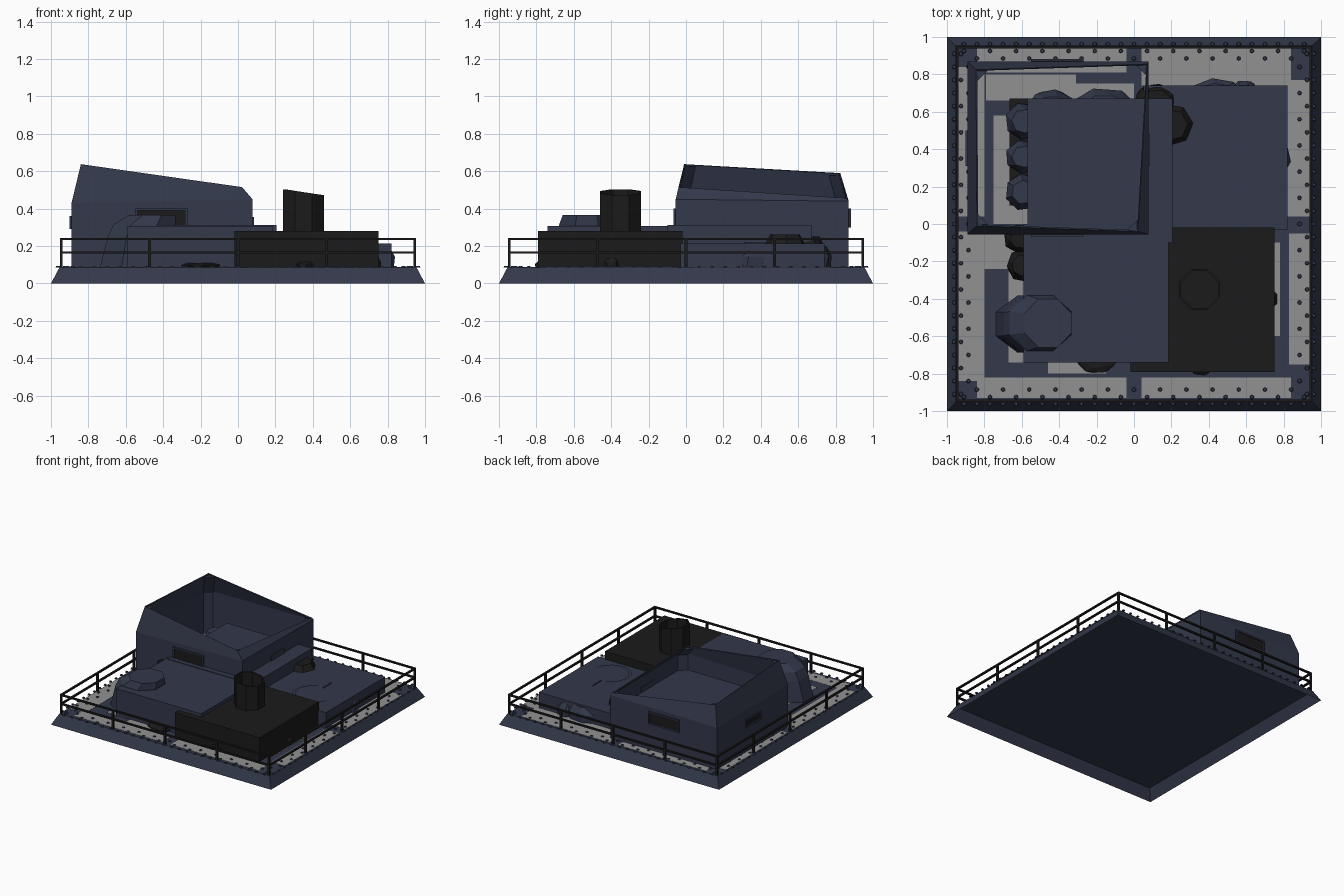
import bpy, bmesh, math, random
from mathutils import Vector, Matrix

random.seed(4)
cube = bpy.data.objects.get("Cube")
if cube:
    bpy.data.objects.remove(cube)


def material(name, rgb):
    m = bpy.data.materials.new(name)
    m.use_nodes = True
    m.diffuse_color = (*rgb, 1)
    b = m.node_tree.nodes["Principled BSDF"]
    b.inputs["Base Color"].default_value = (*rgb, 1)
    b.inputs["Roughness"].default_value = 0.8
    return m


SLATE = material("slate blue", (0.033, 0.040, 0.070))
BLACK = material("charcoal", (0.011, 0.011, 0.011))
GREY = material("deck grey", (0.285, 0.285, 0.285))
DECK = 0.085


def finish(name, bm, mat):
    bmesh.ops.recalc_face_normals(bm, faces=bm.faces[:])
    me = bpy.data.meshes.new(name)
    bm.to_mesh(me)
    bm.free()
    me.materials.append(mat)
    ob = bpy.data.objects.new(name, me)
    bpy.context.collection.objects.link(ob)
    return ob


def add_box(bm, x0, x1, y0, y1, z0, z1):
    mid = Vector((x0 + x1, y0 + y1, z0 + z1)) / 2
    size = Matrix.Diagonal((x1 - x0, y1 - y0, z1 - z0, 1))
    bmesh.ops.create_cube(bm, size=1, matrix=Matrix.Translation(mid) @ size)


def boxes(name, mat, *dims):
    bm = bmesh.new()
    for d in dims:
        add_box(bm, *d)
    return finish(name, bm, mat)


def loft(name, mat, rings, bottom=True, top=True):
    """Skin a stack of equal-length rings of points."""
    bm = bmesh.new()
    rows = [[bm.verts.new(p) for p in r] for r in rings]
    n = len(rows[0])
    for a, b in zip(rows, rows[1:]):
        for i in range(n):
            j = (i + 1) % n
            bm.faces.new((a[i], a[j], b[j], b[i]))
    if bottom:
        bm.faces.new(rows[0])
    if top:
        bm.faces.new(rows[-1])
    return finish(name, bm, mat)


def square(r, z):
    return [(-r, -r, z), (r, -r, z), (r, r, z), (-r, r, z)]


def circle(x, y, rx, ry, z, n=8, turn=0.39, slope=0):
    pts = []
    for i in range(n):
        a = math.tau * i / n + turn
        pts.append((x + rx * math.cos(a), y + ry * math.sin(a), z + slope * math.cos(a)))
    return pts


# Sloped base shell, hollow underneath, and grey deck plates
loft("base", SLATE, [square(1, 0), square(0.955, DECK)], bottom=False)
Z = (DECK + 0.001, DECK + 0.003)
boxes("deck_plates", GREY,
      (-0.84, -0.04, 0.81, 0.94, *Z), (0.04, 0.84, 0.74, 0.94, *Z),
      (-0.95, -0.80, 0.04, 0.84, *Z), (-0.95, -0.80, -0.84, -0.04, *Z),
      (0.82, 0.95, 0.04, 0.77, *Z), (0.83, 0.95, -0.75, -0.05, *Z),
      (-0.84, -0.04, -0.93, -0.82, *Z), (0.04, 0.84, -0.93, -0.82, *Z),
      (-0.79, -0.31, 0.66, 0.80, *Z), (-0.31, 0.0, 0.66, 0.75, *Z),
      (-0.75, -0.55, 0.0, 0.58, *Z), (-0.80, -0.55, -0.24, -0.04, *Z),
      (-0.67, -0.5, -0.74, -0.24, *Z), (-0.46, -0.15, -0.80, -0.7, *Z),
      (0.74, 0.78, -0.6, -0.1, *Z))

# Rivets in an edge row and a staggered inner row
bm = bmesh.new()
for k in range(4):
    turn = Matrix.Rotation(k * math.pi / 2, 4, 'Z')
    for i in range(27):
        t = -0.91 + 0.07 * i
        for u, v in ((t, 0.962), (t, 0.885 if i % 2 else 0.925)):
            spot = turn @ Matrix.Translation((u, v, DECK + 0.005))
            bmesh.ops.create_cone(bm, cap_ends=True, segments=6, radius1=0.013,
                                  radius2=0.009, depth=0.008, matrix=spot)
finish("rivets", bm, SLATE)

# Railing: posts and two rails on each side
bm = bmesh.new()
E, T = 0.945, 0.008
for s in (-1, 1):
    for z in (0.165, 0.238):
        add_box(bm, -E - T, E + T, s * E - T, s * E + T, z - 0.006, z + 0.006)
        add_box(bm, s * E - T, s * E + T, -E - T, E + T, z - 0.006, z + 0.006)
    for i in range(5):
        p = -E + E * i / 2
        add_box(bm, p - T, p + T, s * E - T, s * E + T, DECK, 0.24)
        if 0 < i < 4:
            add_box(bm, s * E - T, s * E + T, p - T, p + T, DECK, 0.24)
finish("railing", bm, BLACK)

# Main blocks, standing just clear of the deck underside
FLOOR = DECK + 0.0005
boxes("front_block", SLATE, (-0.59, 0.185, -0.74, 0.0, FLOOR, 0.307))
boxes("rear_block", SLATE, (-0.57, 0.205, -0.1, 0.67, FLOOR, 0.312))
boxes("low_right_block", SLATE, (0.05, 0.82, -0.03, 0.74, FLOOR, 0.215))
boxes("black_block", BLACK, (-0.02, 0.75, -0.79, -0.02, FLOOR, 0.28))
boxes("side_black_block", BLACK, (-0.665, 0.0, 0.1, 0.67, FLOOR, 0.18))

# Open hopper: upright walls, inward taper and a slanted rim
X0, X1, Y0, Y1 = -0.89, 0.078, -0.055, 0.87
foot = [(X0, Y0, FLOOR), (X1, Y0, FLOOR), (X1, Y1, FLOOR), (X0, Y1, FLOOR)]
waist = [(X0, Y0, 0.43), (X1, Y0, 0.45), (X1, Y1, 0.44), (X0, Y1, 0.43)]
rim = [(-0.84, -0.01, 0.638), (0.022, -0.04, 0.515), (0.072, 0.855, 0.457), (-0.845, 0.825, 0.59)]
hopper = loft("hopper", SLATE, [foot, waist, rim], bottom=False, top=False)
mod = hopper.modifiers.new("wall", 'SOLIDIFY')
mod.thickness = 0.01
mod.offset = -1

# Angled fillers inside the hopper corners
for k, (sx, sy) in enumerate(((1, 1), (-1, 1), (-1, -1), (1, -1))):
    rings = []
    for ring, drop in ((foot, 0), (waist, 0.012), (rim, 0.012)):
        x, y, z = ring[k]
        x, y, z = x + 0.006 * sx, y + 0.006 * sy, z - drop
        rings.append([(x, y, z), (x + 0.055 * sx, y, z), (x, y + 0.055 * sy, z)])
    loft(f"hopper_corner_{k + 1}", SLATE, rings)


# Framed windows on the hopper walls
def window(name, axis, wall, out, a0, a1, z0, z1, frame=0.013):
    def span(lo, hi, d, za, zb):
        depth = sorted((wall - out * 0.004, wall + out * d))
        return (*depth, lo, hi, za, zb) if axis == 'x' else (lo, hi, *depth, za, zb)
    boxes(name + "_pane", BLACK, span(a0, a1, 0.003, z0, z1))
    boxes(name + "_frame", SLATE,
          span(a0, a1, 0.012, z1 - frame, z1), span(a0, a1, 0.012, z0, z0 + frame),
          span(a0, a0 + frame, 0.012, z0, z1), span(a1 - frame, a1, 0.012, z0, z1))


window("front_window", 'y', Y0, -1, -0.55, -0.27, 0.30, 0.402)
window("back_window", 'y', Y1, 1, -0.55, -0.27, 0.30, 0.402)
window("side_window", 'x', X0, -1, 0.31, 0.5, 0.29, 0.36)
boxes("right_vent", SLATE, (X1 - 0.01, X1 + 0.008, 0.31, 0.48, 0.30, 0.355))

# Open chimney tube with a slanted lip
c = (0.35, -0.35)
loft("chimney", BLACK, [circle(*c, 0.118, 0.118, 0.27),
                        circle(*c, 0.118, 0.118, 0.488, slope=-0.017),
                        circle(*c, 0.106, 0.106, 0.488, slope=-0.017),
                        circle(*c, 0.106, 0.106, 0.285)])

# Faceted mound spilling over the front corner
loft("corner_mound", SLATE, [circle(-0.54, -0.535, 0.215, 0.165, FLOOR),
                             circle(-0.525, -0.535, 0.185, 0.165, 0.25),
                             circle(-0.500, -0.53, 0.180, 0.16, 0.315),
                             circle(-0.460, -0.53, 0.135, 0.14, 0.365)])

# Thin curved ridge and seam on the low block
bm = bmesh.new()
for i in range(15):
    a0, a1 = (math.radians(110 + 16 * (i + k)) for k in (0, 1))
    w0, w1 = (0.006 + 0.02 * math.sin(math.pi * k / 15) for k in (i, i + 1))
    ring = [(r * math.cos(a), r * math.sin(a)) for r, a in
            ((0.155, a0), (0.155, a1), (0.155 - w1, a1), (0.155 - w0, a0))]
    bm.faces.new([bm.verts.new((0.56 + x, 0.17 + y, 0.221)) for x, y in ring])
add_box(bm, 0.552, 0.558, 0.31, 0.42, 0.21, 0.221)
finish("curved_ridge", bm, SLATE)


# Faceted boulders with worn tops, packed around the blocks
def boulders(name, mat, spots):
    bm = bmesh.new()
    for x, y, rx, ry, top in spots:
        rings = [circle(x, y, rx * f, ry * f, FLOOR + (top - FLOOR) * h, n=7, turn=random.random())
                 for f, h in ((0.95, 0), (1.0, 0.55), (0.65, 1))]
        hull = [bm.verts.new(p) for r in rings for p in r]
        bmesh.ops.convex_hull(bm, input=hull)
    finish(name, bm, mat)


boulders("slate_boulders", SLATE, [
    (-0.59, 0.55, 0.10, 0.10, 0.29), (-0.59, 0.36, 0.10, 0.09, 0.28),
    (-0.59, 0.17, 0.10, 0.10, 0.29), (-0.44, 0.62, 0.13, 0.10, 0.28),
    (-0.16, 0.62, 0.18, 0.11, 0.28), (0.44, 0.70, 0.14, 0.08, 0.20),
    (0.59, 0.70, 0.08, 0.07, 0.19), (0.76, 0.35, 0.08, 0.10, 0.19)])
boulders("black_boulders", BLACK, [
    (-0.60, -0.08, 0.10, 0.08, 0.27), (-0.60, -0.22, 0.08, 0.09, 0.25),
    (0.20, 0.53, 0.135, 0.13, 0.262), (0.12, 0.66, 0.12, 0.09, 0.25),
    (-0.2, -0.72, 0.11, 0.08, 0.11), (0.36, -0.75, 0.07, 0.06, 0.12),
    (0.71, -0.4, 0.06, 0.06, 0.14)])
